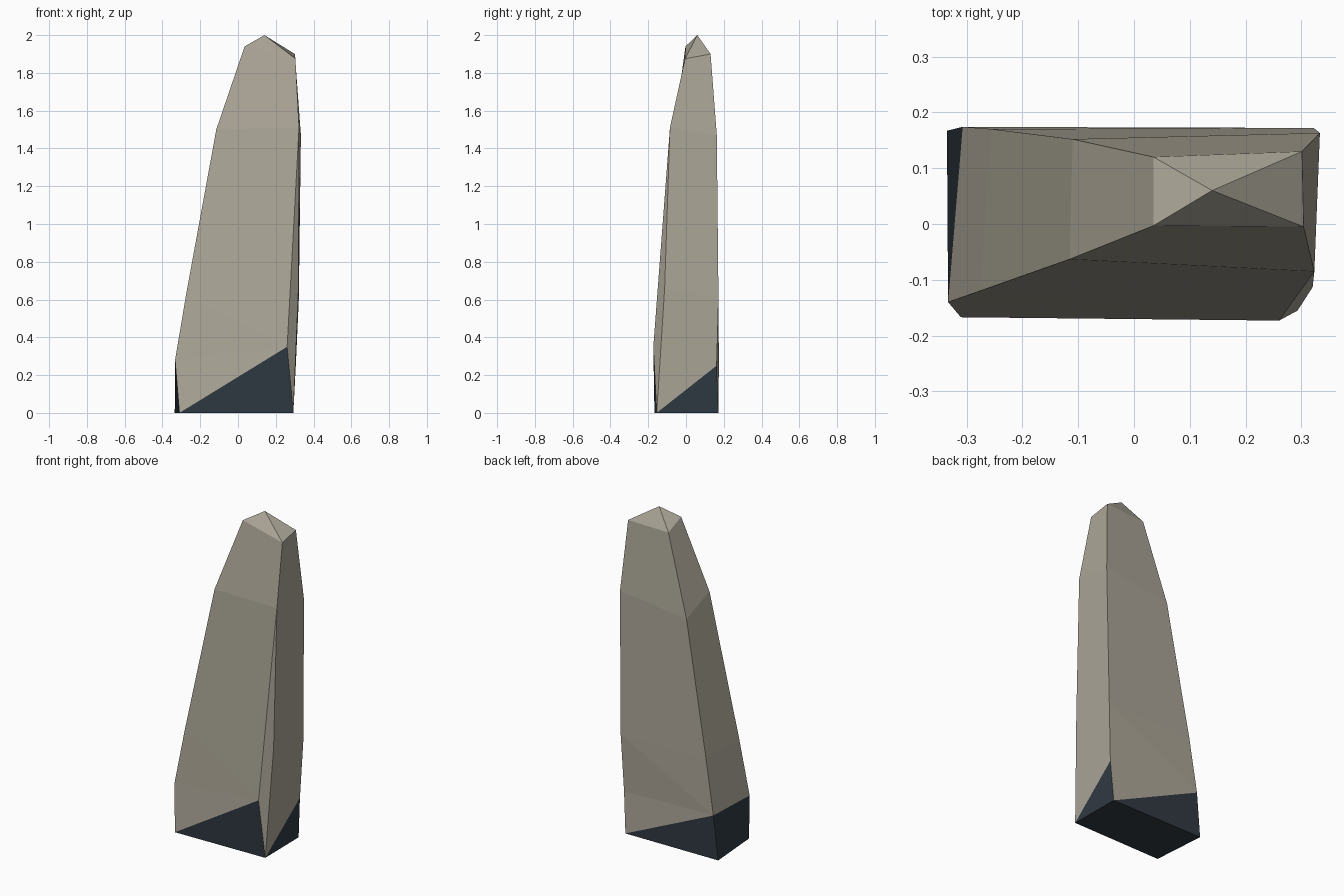
import bpy, bmesh

if "Cube" in bpy.data.objects:
    bpy.data.objects.remove(bpy.data.objects["Cube"])


def material(name, rgb):
    m = bpy.data.materials.new(name)
    m.diffuse_color = (*rgb, 1.0)
    m.use_nodes = True
    m.node_tree.nodes["Principled BSDF"].inputs["Base Color"].default_value = m.diffuse_color
    return m


# Four corner edges of the stone, each listed from the ground up
corners = {
    "FL": [(-0.31, -0.167, 0), (-0.333, -0.14, 0.28), (-0.276, -0.12, 0.62),
           (-0.115, -0.063, 1.50), (0.035, -0.003, 1.94)],
    "FR": [(0.293, -0.155, 0), (0.26, -0.173, 0.35), (0.32, -0.113, 0.66),
           (0.323, -0.085, 1.51), (0.304, -0.005, 1.875)],
    "BR": [(0.29, 0.172, 0), (0.306, 0.162, 0.25), (0.322, 0.172, 0.60),
           (0.333, 0.163, 1.47), (0.301, 0.13, 1.90)],
    "BL": [(-0.335, 0.167, 0), (-0.307, 0.174, 0.27), (-0.255, 0.17, 0.60),
           (-0.11, 0.152, 1.41), (0.035, 0.12, 1.89)],
}
bm = bmesh.new()
v = {f"{k}{i}": bm.verts.new(p) for k, pts in corners.items() for i, p in enumerate(pts)}
v["TOP"] = bm.verts.new((0.14, 0.06, 2.0))


def faces(index, *names):
    for n in names:
        bm.faces.new([v[c] for c in n.split()]).material_index = index


# Pale stone: front, chamfer beside it, right, back, left
faces(0,
      "FL0 FR1 FL1", "FL1 FR1 FL2", "FL2 FR1 FR3 FL3", "FL3 FR3 FR4 FL4",
      "FR0 FR2 FR1", "FR1 FR2 FR3",
      "FR0 BR1 BR2 FR2", "FR2 BR2 BR3 FR3", "FR3 BR3 BR4 FR4",
      "BR0 BL1 BR1", "BR1 BL1 BR2", "BR2 BL1 BL2", "BR2 BL2 BL3 BR3", "BR3 BL3 BL4 BR4",
      "BL1 FL1 FL2 BL2", "BL2 FL2 FL3 BL3", "BL3 FL3 FL4 BL4")
# Pointed tip
ring = ["FL4", "FR4", "BR4", "BL4"]
faces(0, *[f"{ring[i]} {ring[(i + 1) % 4]} TOP" for i in range(4)])
# Dark foot: angled patches on each side and the underside
faces(1, "FL0 FR0 FR1", "FR0 BR0 BR1", "BR0 BL0 BL1",
      "BL0 FL0 FL1 BL1", "FL0 BL0 BR0 FR0")
bmesh.ops.recalc_face_normals(bm, faces=bm.faces)

mesh = bpy.data.meshes.new("standing_stone")
bm.to_mesh(mesh)
bm.free()
mesh.materials.append(material("pale_stone", (0.41, 0.38, 0.31)))
mesh.materials.append(material("dark_slate", (0.030, 0.042, 0.056)))
stone = bpy.data.objects.new("standing_stone", mesh)
bpy.context.collection.objects.link(stone)
